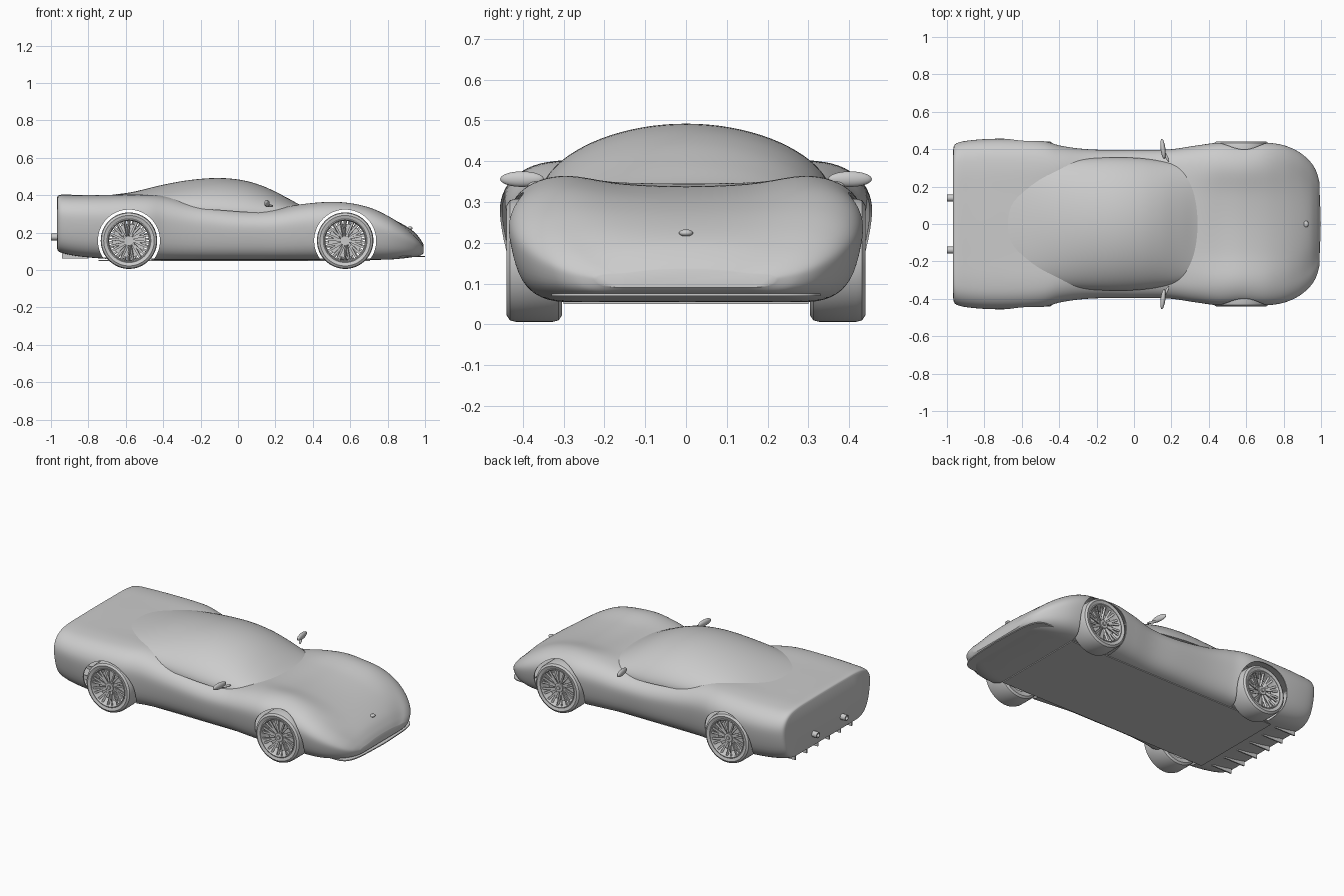
import bpy, bmesh, math
from mathutils import Vector, Matrix

if "Cube" in bpy.data.objects:
    bpy.data.objects.remove(bpy.data.objects["Cube"])

GREY = bpy.data.materials.new("plain grey")
GREY.use_nodes = True
TONE = (0.6, 0.6, 0.6, 1)
GREY.diffuse_color = TONE
GREY.node_tree.nodes["Principled BSDF"].inputs["Base Color"].default_value = TONE


def finish(name, bm, angle=35):
    bmesh.ops.recalc_face_normals(bm, faces=bm.faces)
    mesh = bpy.data.meshes.new(name)
    bm.to_mesh(mesh)
    bm.free()
    mesh.materials.append(GREY)
    obj = bpy.data.objects.new(name, mesh)
    bpy.context.collection.objects.link(obj)
    smooth(obj, angle)
    return obj


def smooth(obj, angle=35):
    bpy.ops.object.select_all(action="DESELECT")
    obj.select_set(True)
    bpy.context.view_layer.objects.active = obj
    bpy.ops.object.shade_smooth_by_angle(angle=math.radians(angle))


def spline(rows, steps, closed=False):
    """Smooth curve through rows of numbers."""
    pts = [Vector(r) for r in rows]
    n = len(pts)
    pick = (lambda i: pts[i % n]) if closed else (lambda i: pts[max(0, min(n - 1, i))])
    out = []
    for i in range(n if closed else n - 1):
        a, b, c, d = (pick(i + k) for k in (-1, 0, 1, 2))
        for s in range(steps):
            t = s / steps
            out.append(b + (c - a) * (t / 2) + (a * 2 - b * 5 + c * 4 - d) * (t * t / 2)
                       + (b * 3 - a - c * 3 + d) * (t ** 3 / 2))
    return out if closed else out + [pts[-1]]


def loft(bm, rings, closed=True, caps=True):
    loops = [[bm.verts.new(p) for p in ring] for ring in rings]
    for a, b in zip(loops, loops[1:]):
        n = len(a)
        for i in range(n if closed else n - 1):
            j = (i + 1) % n
            bm.faces.new((a[i], a[j], b[j], b[i]))
    if caps:
        bm.faces.new(loops[0])
        bm.faces.new(loops[-1])


def lathe(bm, profile, segments=64):
    """Closed ring of (radius, y) points turned about the y axis."""
    rings = []
    for k in range(segments + 1):
        a = math.tau * k / segments
        rings.append([(r * math.cos(a), y, r * math.sin(a)) for r, y in profile])
    loft(bm, rings, caps=False)
    bmesh.ops.remove_doubles(bm, verts=bm.verts, dist=1e-5)


def cylinder(name, radius, depth, at, axis):
    bm = bmesh.new()
    bmesh.ops.create_cone(bm, cap_ends=True, segments=64, radius1=radius, radius2=radius, depth=depth)
    turn = Matrix.Rotation(math.pi / 2, 4, axis)
    bmesh.ops.transform(bm, matrix=Matrix.Translation(at) @ turn, verts=bm.verts)
    return finish(name, bm)


def box(name, size, at):
    bm = bmesh.new()
    bmesh.ops.create_cube(bm, size=1, matrix=Matrix.Translation(at) @ Matrix.Diagonal((*size, 1)))
    return finish(name, bm)


def ellipsoid(name, radii, at, turn=0):
    bm = bmesh.new()
    bmesh.ops.create_uvsphere(bm, u_segments=32, v_segments=16, radius=1)
    mat = Matrix.Translation(at) @ Matrix.Rotation(turn, 4, "Z") @ Matrix.Diagonal((*radii, 1))
    bmesh.ops.transform(bm, matrix=mat, verts=bm.verts)
    return finish(name, bm)


# Body stations: x, half width, bottom, fender top, centre top
STATIONS = [
    (-.967, .395, .115, .385, .388), (-.95, .43, .095, .398, .402), (-.86, .448, .075, .398, .402),
    (-.7, .455, .06, .40, .402), (-.5, .445, .055, .402, .40), (-.38, .415, .055, .392, .38),
    (-.22, .397, .055, .355, .35), (0, .395, .055, .325, .33), (.18, .397, .055, .325, .33),
    (.33, .418, .055, .35, .345), (.46, .434, .055, .363, .34), (.58, .428, .055, .36, .335),
    (.7, .434, .055, .335, .315), (.8, .42, .056, .29, .283), (.88, .385, .062, .238, .245),
    (.94, .335, .07, .188, .205), (.975, .28, .078, .15, .165), (.992, .22, .09, .125, .135),
]


def section(row):
    x, w, b, f, c = row
    h = f - b
    half = [(.5 * w, b), (.78 * w, b + .02 * h), (.93 * w, b + .2 * h), (w, b + .58 * h),
            (.975 * w, b + .8 * h), (.86 * w, f - .055 * h), (.67 * w, f), (.36 * w, f + (c - f) * .75)]
    loop = [(0, b)] + half + [(0, c)] + [(-y, z) for y, z in reversed(half)]
    return [(x, p.x, p.y) for p in spline(loop, 5, closed=True)]


WHEELS = [(x, side) for x in (-.583, .573) for side in (1, -1)]
HUB_Z = .157

bm = bmesh.new()
loft(bm, [section(r) for r in spline(STATIONS, 6)])
body = finish("body_shell", bm)
skin = body.modifiers.new("skin", "SOLIDIFY")
skin.thickness = .006
cutters = []
for x, side in WHEELS:
    cutter = cylinder("arch_cutter", .166, .3, (x, side * .455, HUB_Z), "X")
    cutter.hide_render = True
    cutters.append(cutter)
    cut = body.modifiers.new("arch", "BOOLEAN")
    cut.operation, cut.solver, cut.object = "DIFFERENCE", "EXACT", cutter
bpy.context.view_layer.objects.active = body
for name in [m.name for m in body.modifiers if m.type in {"SOLIDIFY", "BOOLEAN"}]:
    bpy.ops.object.modifier_apply(modifier=name)
for cutter in cutters:
    bpy.data.objects.remove(cutter)
smooth(body)

# Canopy stations: x, half width, base, top
CANOPY = [(-.7, .16, .385, .398), (-.66, .25, .375, .404), (-.56, .305, .36, .418), (-.4, .335, .345, .456),
          (-.25, .35, .33, .482), (-.1, .356, .32, .492), (.03, .352, .31, .479), (.14, .337, .305, .446),
          (.24, .315, .305, .398), (.31, .275, .315, .36), (.342, .19, .33, .344)]
bm = bmesh.new()
rings = []
for x, w, b, t in spline([Vector(r) for r in CANOPY], 5):
    angles = [math.pi * (k / 40 - .5) for k in range(41)]
    rings.append([(x, w * math.sin(a), b + (t - b) * max(0, math.cos(a)) ** 1.15) for a in angles])
loft(bm, rings)
finish("canopy", bm)

# Wheels
TYRE = [(.112, -.06), (.135, -.068), (.147, -.06), (.151, -.045), (.151, .045), (.147, .06),
        (.135, .068), (.116, .062), (.112, .05)]
RIM = [(.112, -.06), (.112, .058), (.117, .064), (.112, .066), (.106, .055), (.106, -.06)]
for x, side in WHEELS:
    place = Matrix.Translation((x, side * .372, HUB_Z)) @ Matrix.Rotation(0 if side > 0 else math.pi, 4, "Z")
    tag = ("front" if x > 0 else "rear") + ("_left" if side > 0 else "_right")
    for part, profile in (("tyre", TYRE), ("rim", RIM)):
        bm = bmesh.new()
        lathe(bm, profile)
        finish(f"{tag}_{part}", bm).matrix_world = place
    bm = bmesh.new()
    for k in range(10):
        for lean in (-.16, .1):
            # Slanted paired spokes
            a = math.tau * k / 10
            inner = Vector((.022 * math.cos(a), .038, .022 * math.sin(a)))
            outer = Vector((.108 * math.cos(a + lean + .25), .054, .108 * math.sin(a + lean + .25)))
            along = outer - inner
            turn = along.to_track_quat("X", "Y").to_matrix().to_4x4()
            size = Matrix.Diagonal((along.length, .012, .007, 1))
            bmesh.ops.create_cube(bm, size=1, matrix=Matrix.Translation((inner + outer) / 2) @ turn @ size)
    finish(f"{tag}_spokes", bm).matrix_world = place
    cylinder(f"{tag}_hub", .026, .02, (x, side * .412, HUB_Z), "X")
    cylinder(f"{tag}_hub_nut", .011, .03, (x, side * .414, HUB_Z), "X")
    cylinder(f"{tag}_brake_disc", .09, .012, (x, side * .385, HUB_Z), "X")

# Mirrors, exhausts
for side, tag in ((1, "left"), (-1, "right")):
    ellipsoid(f"{tag}_mirror", (.013, .054, .019), (.155, side * .402, .356), side * .12)
    stalk = ellipsoid(f"{tag}_mirror_stalk", (.008, .035, .007), (.17, side * .365, .343), side * .5)
    bm = bmesh.new()
    lathe(bm, [(.012, -.03), (.018, -.03), (.018, .03), (.012, .03)], 32)
    pipe = finish(f"{tag}_exhaust", bm)
    pipe.matrix_world = Matrix.Translation((-.97, side * .139, .177)) @ Matrix.Rotation(math.pi / 2, 4, "Z")

# Nose splitter
bm = bmesh.new()
edge = spline([(.86, .33), (.93, .325), (.97, .29), (.99, .2), (.999, 0)], 6)
outline = [(p.x, p.y) for p in edge] + [(p.x, -p.y) for p in reversed(edge[:-1])]
loft(bm, [[(x, y, z) for x, y in outline] for z in (.07, .076)])
finish("nose_splitter", bm)

# Underside panel, tail fins and nose badge
box("floor_panel", (1.45, .6, .005), (-.02, 0, .052))
for k in range(6):
    box(f"tail_fin_{k + 1}", (.14, .008, .045), (-.87, (k - 2.5) * .11, .083))
ellipsoid("nose_badge", (.013, .017, .009), (.92, 0, .224))
